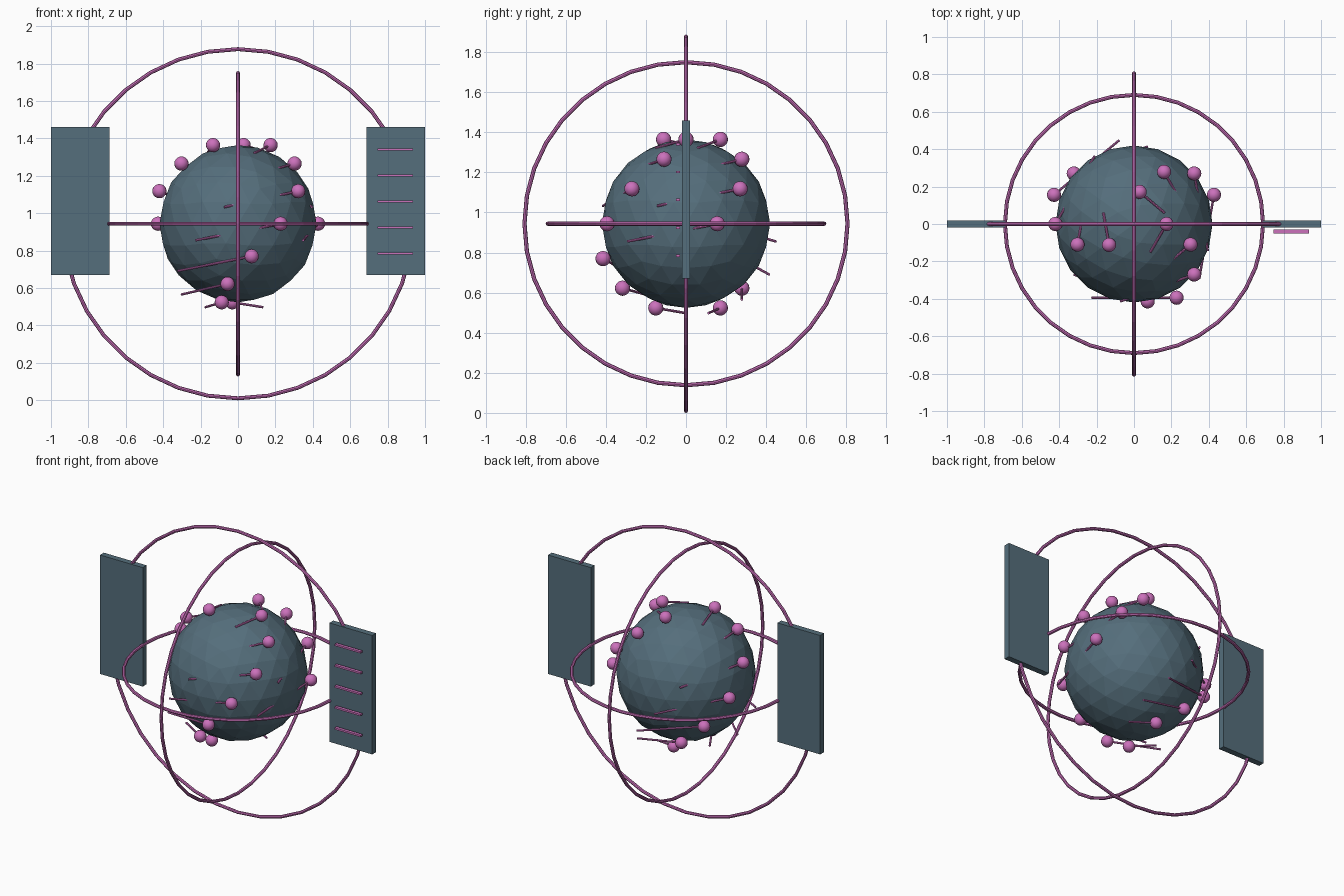
import bpy, math
from mathutils import Vector

if "Cube" in bpy.data.objects:
    bpy.data.objects.remove(bpy.data.objects["Cube"])

CENTRE = Vector((0, 0, 0.944))


def material(name, rgb):
    m = bpy.data.materials.new(name)
    m.use_nodes = True
    m.diffuse_color = (*rgb, 1)
    m.node_tree.nodes["Principled BSDF"].inputs["Base Color"].default_value = (*rgb, 1)
    return m


slate = material("slate blue", (0.09, 0.156, 0.2))
pink = material("orchid pink", (0.6, 0.165, 0.5))


def finish(name, mat):
    ob = bpy.context.object
    ob.name = name
    ob.data.materials.append(mat)
    return ob


def box(name, mat, location, size):
    bpy.ops.mesh.primitive_cube_add(size=1, location=location)
    ob = finish(name, mat)
    ob.scale = size


def ring(name, radius, rotation):
    bpy.ops.mesh.primitive_torus_add(
        location=CENTRE, rotation=rotation, major_radius=radius,
        minor_radius=0.0105, major_segments=36, minor_segments=8)
    finish(name, pink)


def rod(name, start, end):
    axis = end - start
    bpy.ops.mesh.primitive_cylinder_add(
        vertices=8, radius=0.0065, depth=axis.length, location=(start + end) / 2,
        rotation=axis.to_track_quat("Z", "Y").to_euler())
    finish(name, pink)


def on_shell(radius, longitude, height):
    a = math.radians(longitude)
    return CENTRE + Vector((radius * math.cos(a), radius * math.sin(a), height))


# Faceted core
bpy.ops.mesh.primitive_ico_sphere_add(subdivisions=3, radius=0.42, location=CENTRE)
finish("core", slate)

# Three crossing orbit rings
quarter = math.pi / 2
ring("horizontal_ring", 0.69, (0, 0, 0))
ring("front_ring", 0.9335, (quarter, 0, 0))
ring("side_ring", 0.806, (0, quarter, 0))

# Side panels, with raised strips on the left one
for side, x in (("left", 0.843), ("right", -0.843)):
    box(side + "_panel", slate, (x, 0, 1.065), (0.314, 0.04, 0.79))
for i in range(5):
    box(f"panel_strip_{i}", pink, (0.84, -0.04, 1.063 + 0.139 * (i - 2)), (0.19, 0.02, 0.012))

# Spiral rows of nodes, each with a rod running a sixth of a turn back and down
SHELL = 0.455
STEP = math.pi / 8
for row, (first, count) in enumerate(((80, 4), (0, 7), (220, 7))):
    for i in range(count):
        lat = (3 - i) * STEP
        lon = first - 20 * i
        radius = SHELL * math.cos(lat)
        node = on_shell(radius, lon, SHELL * math.sin(lat))
        tip = on_shell(radius, lon - 60, SHELL * math.sin(lat - STEP / 2))
        bpy.ops.mesh.primitive_uv_sphere_add(segments=16, ring_count=10, radius=0.038, location=node)
        finish(f"node_{row}_{i}", pink)
        bpy.ops.object.shade_smooth_by_angle()
        rod(f"rod_{row}_{i}", node, tip)
